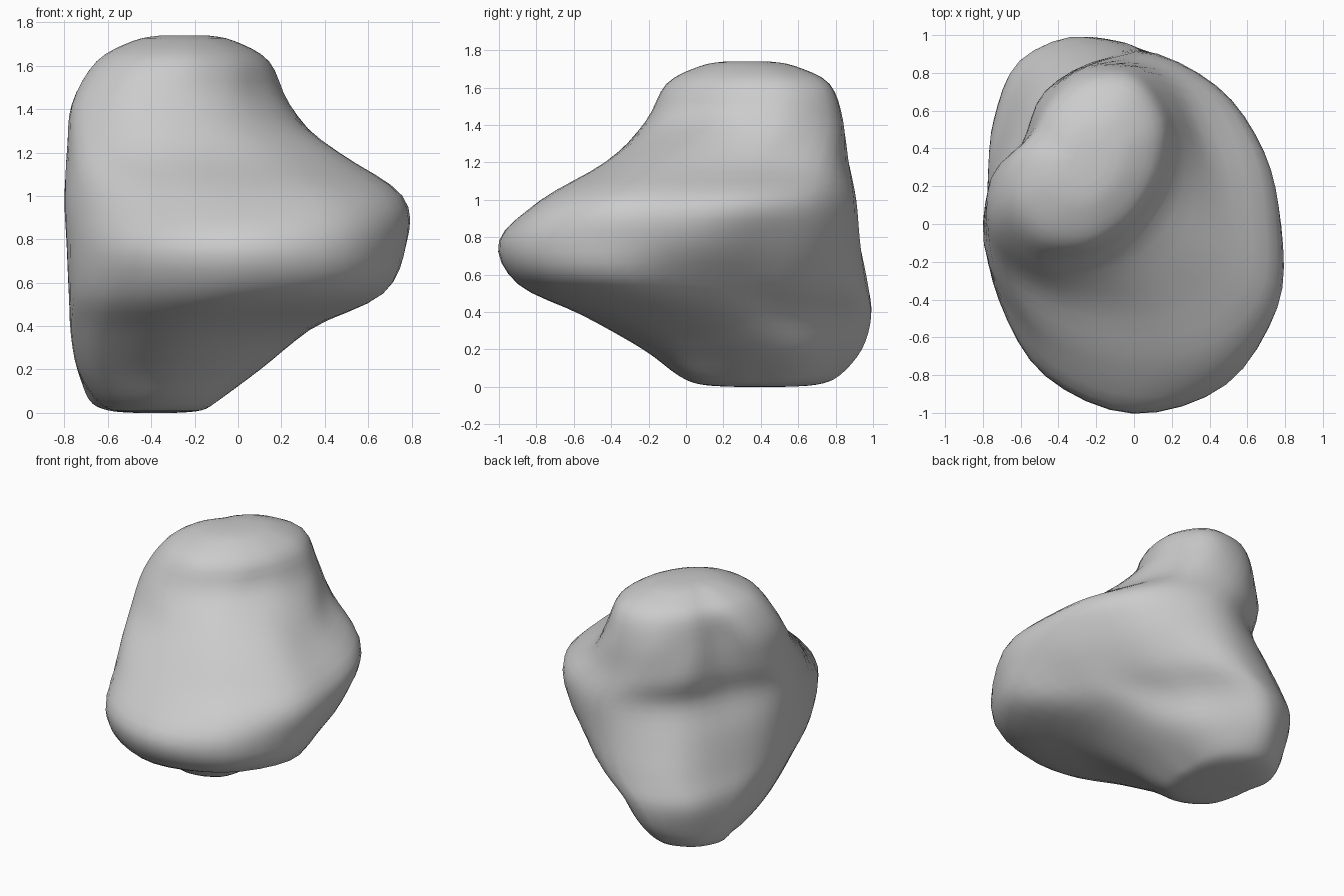
import bpy, bmesh
from math import sin, cos, tau
from mathutils import Vector

if "Cube" in bpy.data.objects:
    bpy.data.objects.remove(bpy.data.objects["Cube"])

# Horizontal sections of the boulder: height, centre x, centre y, then radii every 30 degrees from +x
SECTIONS = [
    (0.06, -.38, .40, .29, .31, .35, .42, .40, .35, .28, .30, .38, .44, .42, .33),
    (0.20, -.34, .38, .44, .43, .45, .56, .51, .44, .40, .44, .55, .61, .57, .48),
    (0.38, -.25, .25, .57, .52, .57, .74, .71, .57, .52, .58, .70, .80, .72, .63),
    (0.55, -.05, .05, .62, .58, .70, .91, .94, .77, .73, .78, .87, .95, .94, .83),
    (0.78, .00, .00, .75, .72, .82, .93, .91, .77, .79, .82, .93, 1.0, .98, .87),
    (1.00, .00, .00, .75, .78, .85, .91, .82, .70, .80, .78, .76, .77, .83, .83),
    (1.20, -.15, .15, .60, .61, .72, .72, .64, .52, .63, .67, .60, .58, .64, .68),
    (1.42, -.27, .27, .49, .57, .62, .55, .43, .35, .47, .55, .53, .48, .46, .45),
    (1.62, -.25, .33, .38, .44, .48, .42, .35, .31, .38, .45, .46, .43, .38, .36),
]
STEPS = 4


def spline(p0, p1, p2, p3, t):
    return 0.5 * (2 * p1 + (p2 - p0) * t + (2 * p0 - 5 * p1 + 4 * p2 - p3) * t * t
                  + (3 * p1 - p0 - 3 * p2 + p3) * t ** 3)


def ring(section):
    z, cx, cy, *radii = section
    return [Vector((cx + r * cos(i * tau / 12), cy + r * sin(i * tau / 12), z))
            for i, r in enumerate(radii)]


def scaled(base, factor, z):
    c = sum(base, Vector()) / len(base)
    return [Vector((*(c + (p - c) * factor).xy, z)) for p in base]


def smooth_loop(pts):
    n = len(pts)
    return [spline(*(pts[(i + k) % n] for k in (-1, 0, 1, 2)), s / STEPS)
            for i in range(n) for s in range(STEPS)]


# Rounded foot and crown are shrunken copies of the end sections
rings = [ring(s) for s in SECTIONS]
foot, crown = rings[0], rings[-1]
rings = ([scaled(foot, .3, 0), scaled(foot, .72, .012)] + rings
         + [scaled(crown, .58, 1.715), scaled(crown, .26, 1.74)])
rings = [smooth_loop(r) for r in rings]

# Blend the sections vertically
layers = []
last = len(rings) - 1
for i in range(last):
    a, b, c, d = (rings[min(max(i + k, 0), last)] for k in (-1, 0, 1, 2))
    for s in range(STEPS):
        layers.append([spline(*q, s / STEPS) for q in zip(a, b, c, d)])
layers.append(rings[-1])

# Skin and cap
bm = bmesh.new()
loops = [[bm.verts.new((p.x, p.y, max(p.z, 0))) for p in layer] for layer in layers]
n = len(loops[0])
for lo, hi in zip(loops, loops[1:]):
    for j in range(n):
        k = (j + 1) % n
        bm.faces.new((lo[j], lo[k], hi[k], hi[j]))
bm.faces.new(loops[0][::-1])
bm.faces.new(loops[-1])
for f in bm.faces:
    f.smooth = True
bmesh.ops.recalc_face_normals(bm, faces=bm.faces)
mesh = bpy.data.meshes.new("boulder")
bm.to_mesh(mesh)
bm.free()
bpy.context.collection.objects.link(bpy.data.objects.new("boulder", mesh))
